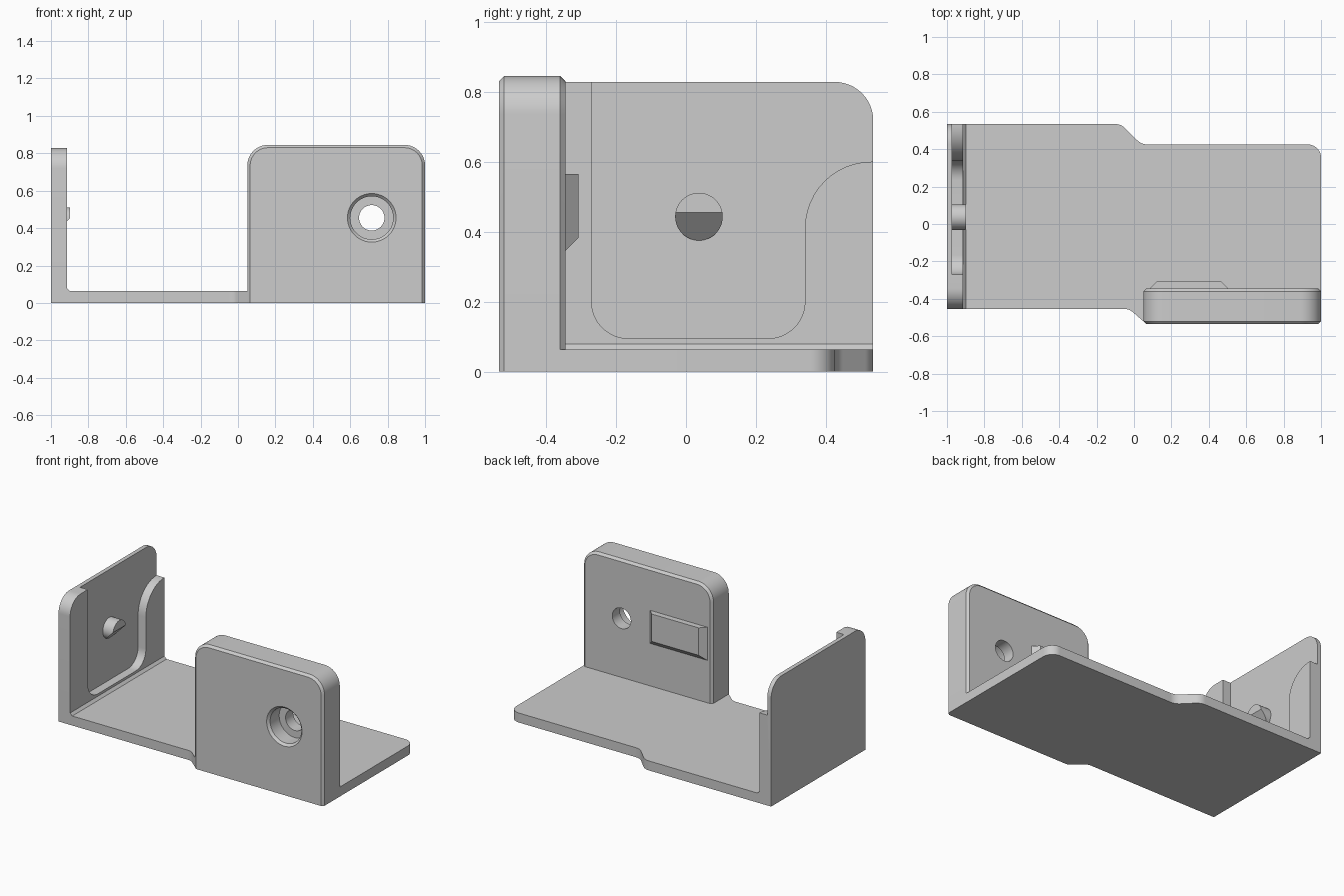
import bpy, bmesh, math
from mathutils import Vector

old = bpy.data.objects.get("Cube")
if old:
    bpy.data.objects.remove(old, do_unlink=True)

GREY = (0.604, 0.604, 0.604, 1)
mat = bpy.data.materials.new("plain_grey")
mat.use_nodes = True
mat.diffuse_color = GREY
mat.node_tree.nodes["Principled BSDF"].inputs["Base Color"].default_value = GREY

PLACE = {"X": lambda u, v, d: (d, u, v),
         "Y": lambda u, v, d: (u, d, v),
         "Z": lambda u, v, d: (u, v, d)}


def outline(corners, steps=12):
    """Polygon whose corners (u, v, radius) are filleted."""
    pts = []
    for i, (u, v, r) in enumerate(corners):
        p = Vector((u, v))
        if r <= 0:
            pts.append(p)
            continue
        a = (Vector(corners[i - 1][:2]) - p).normalized()
        b = (Vector(corners[(i + 1) % len(corners)][:2]) - p).normalized()
        half = a.angle(b) / 2
        centre = p + (a + b).normalized() * (r / math.sin(half))
        t = r / math.tan(half)
        start = p + a * t - centre
        sweep = math.pi - 2 * half
        if a.x * b.y - a.y * b.x > 0:
            sweep = -sweep
        begin = math.atan2(start.y, start.x)
        for k in range(steps + 1):
            ang = begin + sweep * k / steps
            pts.append(centre + Vector((math.cos(ang), math.sin(ang))) * r)
    return pts


def circle(u, v, r, n=48):
    return [Vector((u + r * math.cos(k * math.tau / n), v + r * math.sin(k * math.tau / n)))
            for k in range(n)]


def rect(u0, u1, v0, v1):
    return outline([(u0, v0, 0), (u1, v0, 0), (u1, v1, 0), (u0, v1, 0)])


def loft(name, axis, sections, clip=None):
    """Closed solid through matching outlines at depths along an axis."""
    bm = bmesh.new()
    loops = [[bm.verts.new(PLACE[axis](p.x, p.y, d)) for p in pts] for d, pts in sections]
    n = len(loops[0])
    for a, b in zip(loops, loops[1:]):
        for i in range(n):
            j = (i + 1) % n
            bm.faces.new((a[i], a[j], b[j], b[i]))
    bm.faces.new(loops[0])
    bm.faces.new(loops[-1])
    if clip:
        cut = bmesh.ops.bisect_plane(bm, geom=bm.verts[:] + bm.edges[:] + bm.faces[:],
                                     plane_co=clip[0], plane_no=clip[1], clear_outer=True)
        rim = [e for e in cut["geom_cut"] if isinstance(e, bmesh.types.BMEdge)]
        bmesh.ops.contextual_create(bm, geom=rim)
    bmesh.ops.recalc_face_normals(bm, faces=bm.faces)
    mesh = bpy.data.meshes.new(name)
    bm.to_mesh(mesh)
    bm.free()
    mesh.materials.append(mat)
    obj = bpy.data.objects.new(name, mesh)
    bpy.context.collection.objects.link(obj)
    return obj


def activate(obj):
    bpy.ops.object.select_all(action="DESELECT")
    obj.select_set(True)
    bpy.context.view_layer.objects.active = obj


def carve(obj, cutter):
    mod = obj.modifiers.new("carve", "BOOLEAN")
    mod.operation, mod.solver, mod.object = "DIFFERENCE", "EXACT", cutter
    activate(obj)
    bpy.ops.object.modifier_apply(modifier=mod.name)
    bpy.data.objects.remove(cutter, do_unlink=True)


FRONT, BACK, FLOOR = -0.455, 0.535, 0.063
INNER, POCKET = -0.915, -0.972

# Floor plate with stepped sides
plate = outline([(INNER, FRONT, 0), (-0.025, FRONT, 0.06), (0.05, -0.52, 0),
                 (0.05, -0.36, 0), (1, -0.36, 0), (1, 0.425, 0.07),
                 (0.04, 0.425, 0.08), (-0.07, BACK, 0.08), (INNER, BACK, 0)])
base = loft("floor_plate", "Z", [(0, plate), (FLOOR, plate)])

# End wall with a shallow open-topped pocket
side = outline([(FRONT, 0, 0), (BACK, 0, 0), (BACK, 0.828, 0.11), (FRONT, 0.828, 0.11)])
end_wall = loft("end_wall", "X", [(-1, side), (INNER, side)])
pocket = outline([(-0.27, 1, 0), (-0.27, 0.095, 0.105), (0.34, 0.095, 0.105),
                  (0.34, 0.6, 0.19), (0.7, 0.6, 0), (0.7, 1, 0)])
carve(end_wall, loft("pocket_cutter", "X", [(POCKET, pocket), (-0.8, pocket)]))

# Small fillet at the foot of the end wall
foot = outline([(INNER, FLOOR, 0), (INNER + 0.016, FLOOR, 0), (INNER, FLOOR + 0.016, 0)])
fillet = loft("wall_foot_fillet", "Y", [(FRONT, foot), (BACK, foot)])

# Half-ramped locating peg
disc = circle(0.037, 0.443, 0.068)
peg = loft("locating_peg", "X", [(POCKET - 0.008, disc), (-0.897, disc)],
           clip=((POCKET, 0, 0.375), (0.08, 0, -0.075)))


# Front wall with chamfered faces
def panel(c):
    return outline([(0.05 + c, 0, 0), (1 - c, 0, 0),
                    (1 - c, 0.845 - c, 0.11 - c), (0.05 + c, 0.845 - c, 0.11 - c)])


front_wall = loft("front_wall", "Y", [(-0.535, panel(0.015)), (-0.52, panel(0)),
                                      (-0.36, panel(0)), (-0.345, panel(0.015))])

# Counterbored screw hole
bore = [(-0.55, 0.145), (-0.52, 0.115), (-0.425, 0.115), (-0.425, 0.068), (-0.3, 0.068)]
carve(front_wall, loft("screw_hole_cutter", "Y",
                       [(y, circle(0.715, 0.455, r)) for y, r in bore]))

# Raised catch on the back of the front wall
catch = loft("raised_catch", "Y", [(-0.35, rect(0.085, 0.505, 0.345, 0.565)),
                                   (-0.345, rect(0.085, 0.505, 0.345, 0.565)),
                                   (-0.307, rect(0.123, 0.467, 0.383, 0.565))])

# Smooth the rounds, keep the edges sharp
for obj in (base, end_wall, fillet, peg, front_wall, catch):
    activate(obj)
    bpy.ops.object.shade_smooth_by_angle(angle=math.radians(25))
